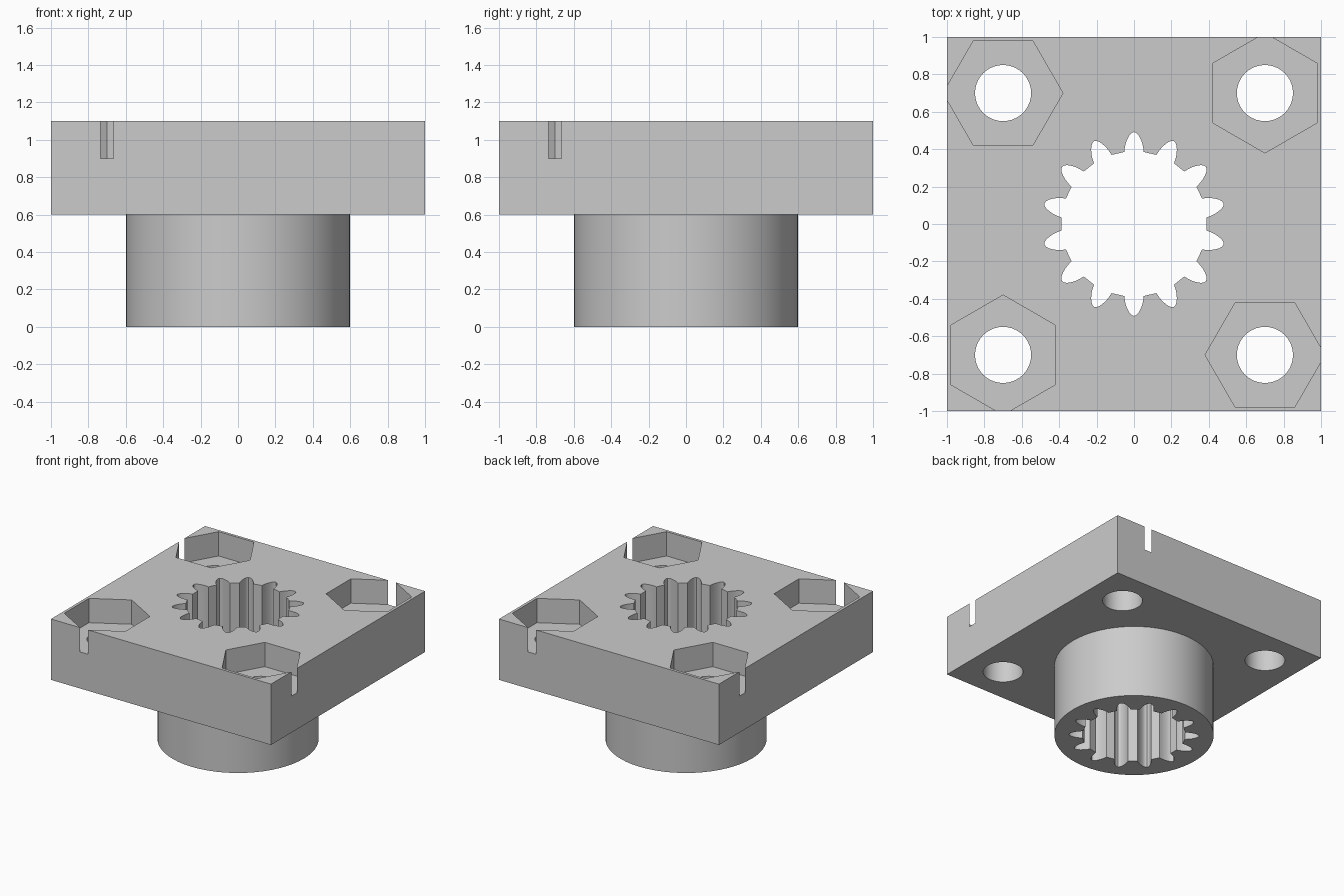
import bpy
import bmesh
from math import sin, cos, pi

cube = bpy.data.objects.get("Cube")
if cube:
    bpy.data.objects.remove(cube, do_unlink=True)

grey = bpy.data.materials.new("light grey")
grey.use_nodes = True
grey.diffuse_color = (0.6, 0.6, 0.6, 1)
grey.node_tree.nodes["Principled BSDF"].inputs["Base Color"].default_value = (0.6, 0.6, 0.6, 1)


def ring(radius, sides, centre=(0, 0), turn=0.0):
    """Regular polygon outline."""
    return [(centre[0] + radius * cos(turn + 2 * pi * i / sides),
             centre[1] + radius * sin(turn + 2 * pi * i / sides)) for i in range(sides)]


def prism(name, outline, bottom, top):
    """Extrude an outline between two heights."""
    bm = bmesh.new()
    base = bm.faces.new([bm.verts.new((x, y, bottom)) for x, y in outline])
    up = bmesh.ops.extrude_face_region(bm, geom=[base])["geom"]
    bmesh.ops.translate(bm, vec=(0, 0, top - bottom),
                        verts=[v for v in up if isinstance(v, bmesh.types.BMVert)])
    bmesh.ops.recalc_face_normals(bm, faces=bm.faces)
    mesh = bpy.data.meshes.new(name)
    bm.to_mesh(mesh)
    bm.free()
    mesh.materials.append(grey)
    obj = bpy.data.objects.new(name, mesh)
    bpy.context.collection.objects.link(obj)
    return obj


def combine(target, tool, operation):
    """Apply a boolean and remove the tool."""
    mod = target.modifiers.new("boolean", 'BOOLEAN')
    mod.operation, mod.solver, mod.object = operation, 'EXACT', tool
    bpy.context.view_layer.objects.active = target
    bpy.ops.object.modifier_apply(modifier=mod.name)
    bpy.data.objects.remove(tool, do_unlink=True)


def spline_outline(teeth=14):
    """Toothed bore: half tooth as (radius, half width), mirrored and repeated."""
    flank = [(0.385, 0.052), (0.41, 0.049), (0.435, 0.043), (0.457, 0.034),
             (0.475, 0.024), (0.487, 0.012)]
    tooth = [(r, w) for r, w in flank] + [(0.491, 0)] + [(r, -w) for r, w in reversed(flank)]
    points = []
    for i in range(teeth):
        a = pi / 2 - 2 * pi * i / teeth
        # clockwise order: positive width comes first on the anticlockwise side
        points += [(r * cos(a) - w * sin(a), r * sin(a) + w * cos(a)) for r, w in tooth]
    return points


# Square flange with a round boss beneath
body = prism("flanged_hub", ring(2 ** 0.5, 4, turn=pi / 4), 0.6, 1.1)
combine(body, prism("boss", ring(0.6, 60), 0, 0.8), 'UNION')

# Toothed bore through everything
combine(body, prism("bore_cutter", spline_outline(), -0.2, 1.3), 'DIFFERENCE')

# Corner bolt holes and hexagonal nut pockets, each turned a quarter from the last
for sx in (-1, 1):
    for sy in (-1, 1):
        centre = (0.7 * sx, 0.7 * sy)
        turn = pi / 2 if sx == sy else 0
        combine(body, prism("bolt_cutter", ring(0.15, 40, centre), 0.4, 1.3), 'DIFFERENCE')
        combine(body, prism("nut_cutter", ring(0.32, 6, centre, turn), 0.9, 1.3), 'DIFFERENCE')

# Smooth the round walls, keep the corners crisp
bpy.ops.object.select_all(action='DESELECT')
body.select_set(True)
bpy.context.view_layer.objects.active = body
bpy.ops.object.shade_smooth_by_angle(angle=pi / 6)
